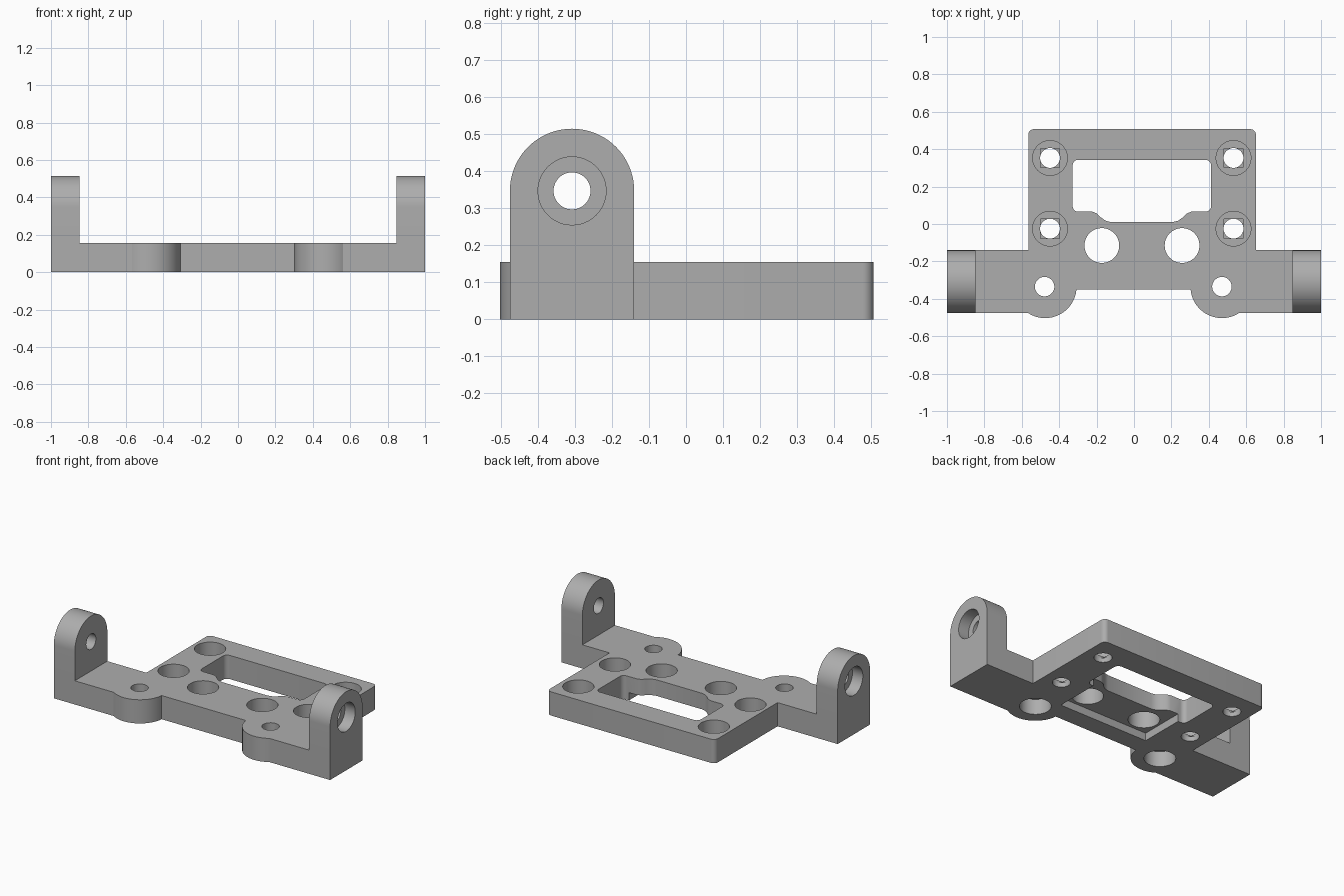
import bpy, bmesh, math
from mathutils import Matrix, Vector

if "Cube" in bpy.data.objects:
    bpy.data.objects.remove(bpy.data.objects["Cube"], do_unlink=True)

grey = bpy.data.materials.new("plain grey")
grey.use_nodes = True
colour = (0.42, 0.42, 0.42, 1)
grey.diffuse_color = colour
grey.node_tree.nodes["Principled BSDF"].inputs["Base Color"].default_value = colour

T = 0.155                 # plate thickness
BOSS_Y, BOSS_R = -0.335, 0.168
PIVOT_Y, PIVOT_Z, LUG_R = -0.308, 0.347, 0.168
FRONT, BACK = PIVOT_Y - LUG_R, PIVOT_Y + LUG_R
INNER = 0.848             # inner face of the lugs


def arc(cx, cy, r, a0, a1, n=8):
    """Points on an arc, angles in degrees."""
    return [(cx + r * math.cos(math.radians(a0 + (a1 - a0) * i / n)),
             cy + r * math.sin(math.radians(a0 + (a1 - a0) * i / n))) for i in range(n + 1)]


def prism(name, outline, low, high, along_x=False):
    """Extrude an outline along z, or a (y, z) outline along x."""
    bm = bmesh.new()
    place = (lambda p: (low, p[0], p[1])) if along_x else (lambda p: (p[0], p[1], low))
    face = bm.faces.new([bm.verts.new(place(p)) for p in outline])
    made = bmesh.ops.extrude_face_region(bm, geom=[face])["geom"]
    step = Vector((high - low, 0, 0)) if along_x else Vector((0, 0, high - low))
    bmesh.ops.translate(bm, vec=step, verts=[g for g in made if isinstance(g, bmesh.types.BMVert)])
    bmesh.ops.recalc_face_normals(bm, faces=bm.faces)
    mesh = bpy.data.meshes.new(name)
    bm.to_mesh(mesh)
    bm.free()
    mesh.materials.append(grey)
    obj = bpy.data.objects.new(name, mesh)
    bpy.context.collection.objects.link(obj)
    return obj


def disc(x, y, r):
    return arc(x, y, r, 0, 360, 48)[:-1]


def box(x0, y0, x1, y1):
    return [(x0, y0), (x1, y0), (x1, y1), (x0, y1)]


# Plate outline, counter-clockwise from the front left of the bar
drop = math.degrees(math.asin((BOSS_Y - FRONT) / BOSS_R))
recess = math.degrees(math.asin((BOSS_Y + 0.35) / BOSS_R))
outline = [(-1, BACK), (-1, FRONT)]
outline += arc(-0.475, BOSS_Y, BOSS_R, 180 + drop, 360 - recess, 32)
outline += arc(0.47, BOSS_Y, BOSS_R, 180 + recess, 360 - drop, 32)
outline += [(1, FRONT), (1, BACK), (0.652, BACK)]
outline += arc(0.622, 0.477, 0.03, 0, 90) + arc(-0.535, 0.477, 0.03, 90, 180)
outline += [(-0.565, BACK)]
body = prism("hinge_bracket", outline, 0, T)


def combine(tool, operation):
    mod = body.modifiers.new(tool.name, "BOOLEAN")
    mod.object, mod.operation, mod.solver = tool, operation, "EXACT"
    bpy.ops.object.select_all(action="DESELECT")
    bpy.context.view_layer.objects.active = body
    body.select_set(True)
    bpy.ops.object.modifier_apply(modifier=mod.name)
    bpy.data.objects.remove(tool, do_unlink=True)


def cut(name, shape, low, high, along_x=False):
    combine(prism(name, shape, low, high, along_x), "DIFFERENCE")


# Upright round-topped lugs with pivot holes counterbored from outside
lug = [(FRONT, 0), (BACK, 0)] + arc(PIVOT_Y, PIVOT_Z, LUG_R, 0, 180, 40)
for side in (-1, 1):
    combine(prism("lug", lug, side * INNER, side, True), "UNION")
for side in (-1, 1):
    cut("pivot_hole", disc(PIVOT_Y, PIVOT_Z, 0.05), side * 0.8, side * 1.1, True)
    cut("pivot_bore", disc(PIVOT_Y, PIVOT_Z, 0.092), side * 0.925, side * 1.1, True)

# Window with a rounded dip on its front edge
MID = 0.042
half = [(0.165, 0.01), (0.195, 0.018), (0.22, 0.036), (0.24, 0.056), (0.265, 0.066)]
half += arc(0.34, 0.096, 0.03, -90, 0) + arc(0.34, 0.313, 0.03, 0, 90)
window = [(MID + x, y) for x, y in half] + [(MID - x, y) for x, y in reversed(half)]
cut("window", window, -0.1, 0.3)

# Shallow pocket under the plate, opening into the window
cut("underside_pocket", box(-0.28, -0.228, 0.365, 0.12), -0.1, 0.05)

# Large through holes
for x in (-0.172, 0.257):
    cut("large_hole", disc(x, -0.115, 0.093), -0.1, 0.3)

# Screw holes bored from above, with a square step at the floor
for x in (-0.449, 0.532):
    for y in (-0.025, 0.353):
        cut("screw_hole", disc(x, y, 0.053), -0.1, 0.3)
        cut("screw_bore", disc(x, y, 0.093), 0.045, 0.3)
        cut("screw_step", box(x - 0.052, y - 0.052, x + 0.052, y + 0.052), 0.03, 0.3)

# Boss holes bored from below
for x in (-0.478, 0.47):
    cut("boss_hole", disc(x, BOSS_Y, 0.052), -0.1, 0.3)
    cut("boss_bore", disc(x, BOSS_Y, 0.093), -0.1, 0.1)

bpy.ops.object.shade_smooth_by_angle(angle=math.radians(25))
